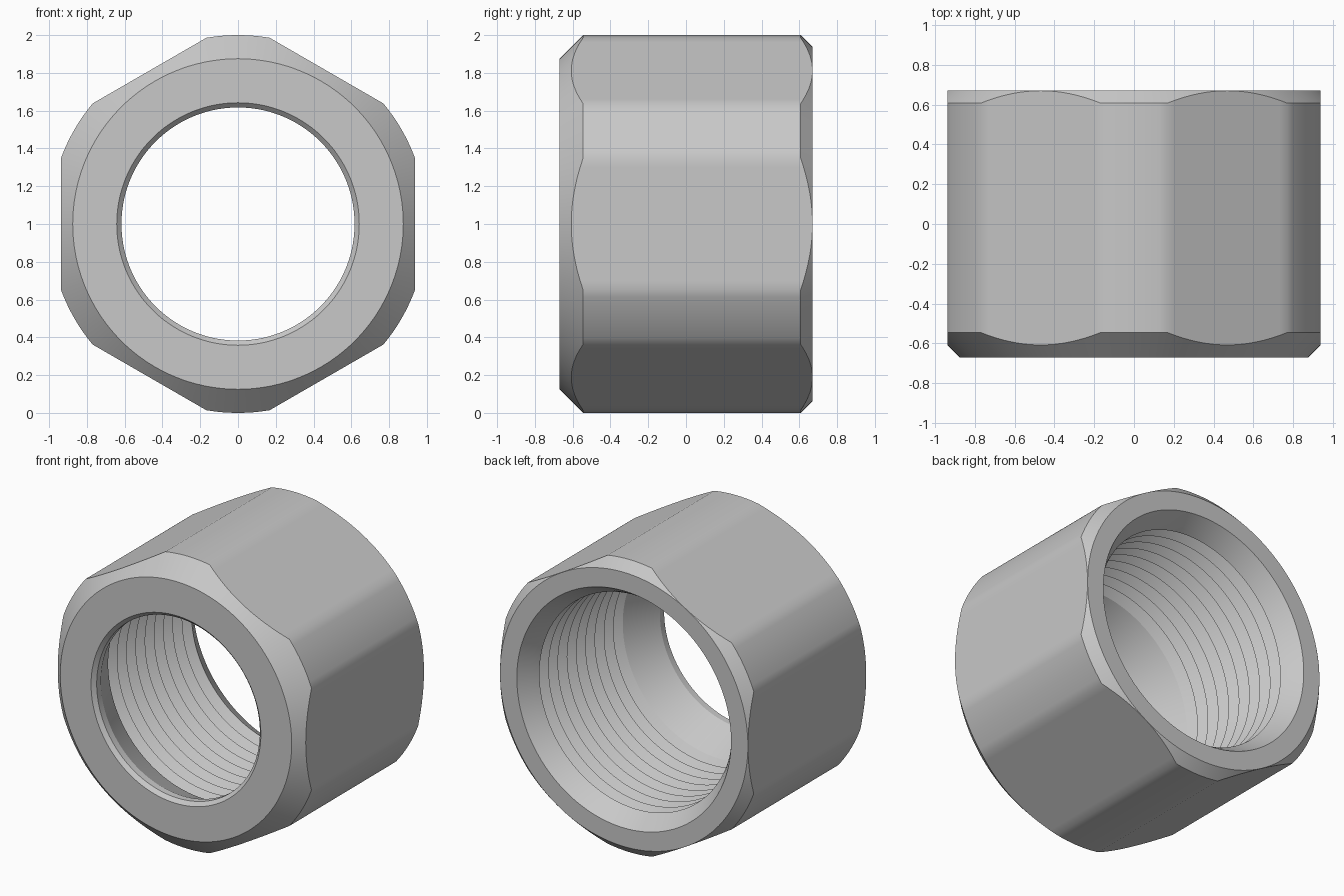
import bpy
import bmesh
import math

if "Cube" in bpy.data.objects:
    bpy.data.objects.remove(bpy.data.objects["Cube"], do_unlink=True)

HALF = 0.67          # half length along y
CORNER = 1.0         # turned corner radius
FLAT = 0.9375        # centre to flat
FRONT_RIM = 0.875    # front face radius
BACK_RIM = 0.937     # back face radius
ROOT, CREST, PITCH = 0.795, 0.73, 0.1

# Single steel colour
steel = bpy.data.materials.new("steel_grey")
steel.use_nodes = True
colour = (0.58, 0.58, 0.58, 1)
steel.diffuse_color = colour
steel.node_tree.nodes["Principled BSDF"].inputs["Base Color"].default_value = colour

# Angles around the axis, with exact breaks where flats meet the round corners
half_flat = math.acos(FLAT / CORNER)
half_arc = math.pi / 6 - half_flat
angles = []
for side in range(6):
    mid = side * math.pi / 3
    angles += [mid + half_flat * (i / 8 - 1) for i in range(16)]
    angles += [mid + half_flat + half_arc * i / 4 for i in range(8)]


def hex_radius(a):
    """Hexagon outline cut off by the corner radius."""
    local = (a + math.pi / 6) % (math.pi / 3) - math.pi / 6
    return min(CORNER, FLAT / math.cos(local))


def circle(radius, y):
    return [(radius, y) for _ in angles]


# Outside: front rim, 45 degree chamfers that scallop the flats, back rim
outline = [hex_radius(a) for a in angles]
loops = [circle(FRONT_RIM, -HALF)]
loops.append([(r, -HALF + r - FRONT_RIM) for r in outline])
loops.append([(r, HALF - (r - BACK_RIM)) for r in outline])
loops.append(circle(BACK_RIM, HALF))

# Inside: back countersink, thread, tapered seat and front lip
bore = [(0.81, HALF), (0.755, 0.585)]
for k in range(9, -1, -1):
    y = -0.36 + k * PITCH
    bore.append((CREST, y))
    if k:
        bore.append((ROOT, y - PITCH / 2))
bore += [(0.617, -0.6), (0.617, -0.645), (0.642, -HALF)]
loops += [circle(r, y) for r, y in bore]

# Skin the closed sequence of loops
bm = bmesh.new()
rings = []
for loop in loops:
    rings.append([bm.verts.new((r * math.cos(a), y, CORNER + r * math.sin(a)))
                  for a, (r, y) in zip(angles, loop)])
n = len(angles)
for i, ring in enumerate(rings):
    after = rings[(i + 1) % len(rings)]
    for j in range(n):
        k = (j + 1) % n
        bm.faces.new((ring[j], ring[k], after[k], after[j]))
bmesh.ops.recalc_face_normals(bm, faces=bm.faces)

mesh = bpy.data.meshes.new("threaded_hex_nut")
bm.to_mesh(mesh)
bm.free()
mesh.materials.append(steel)
nut = bpy.data.objects.new("threaded_hex_nut", mesh)
bpy.context.collection.objects.link(nut)

bpy.ops.object.select_all(action="DESELECT")
nut.select_set(True)
bpy.context.view_layer.objects.active = nut
bpy.ops.object.shade_smooth_by_angle(angle=math.radians(22))
